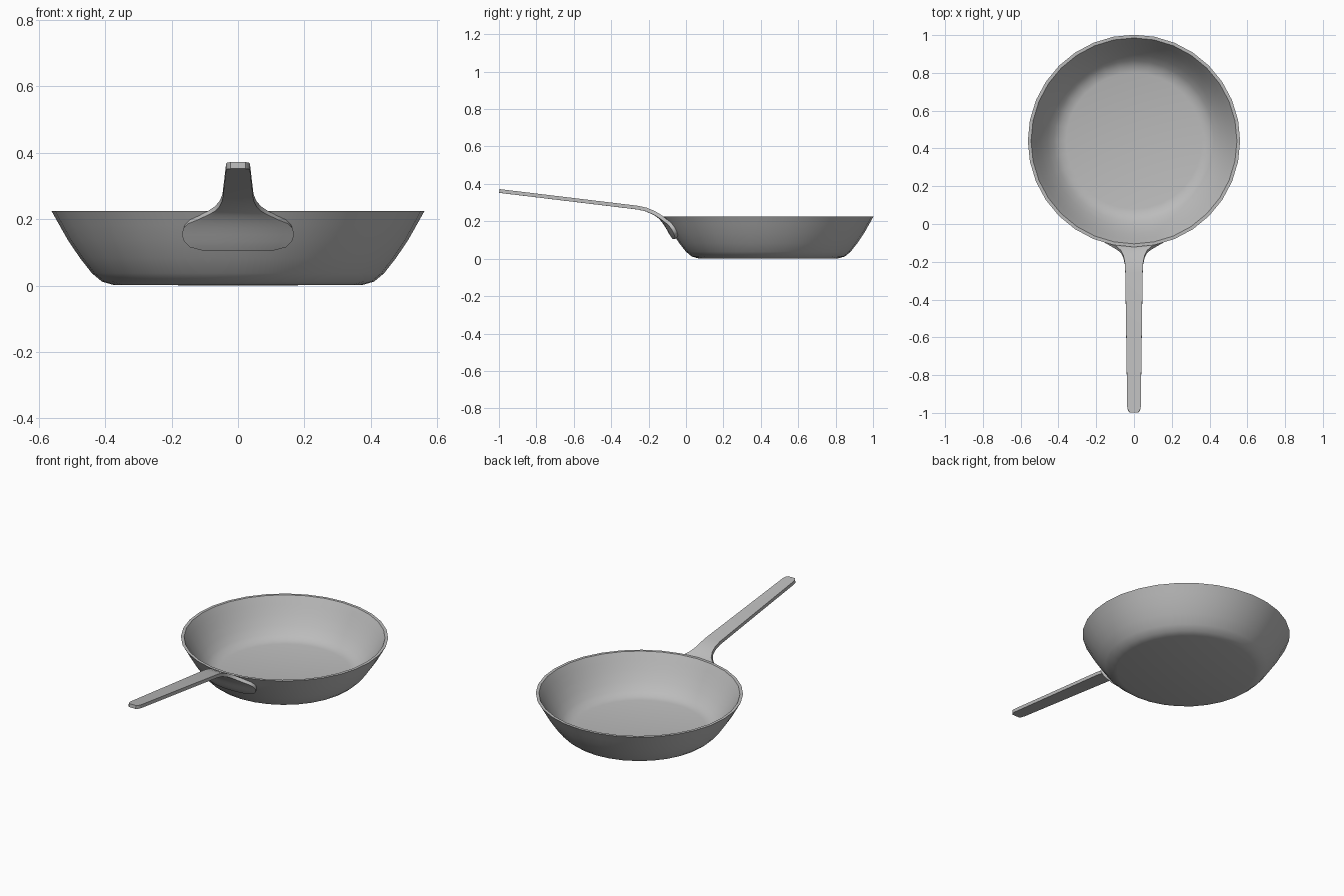
import bpy
import bmesh
import math
from mathutils import Vector

if "Cube" in bpy.data.objects:
    bpy.data.objects.remove(bpy.data.objects["Cube"], do_unlink=True)

PAN_Y = 0.44
SIDES = 32

metal = bpy.data.materials.new("grey metal")
metal.use_nodes = True
grey = (0.5, 0.5, 0.5, 1)
metal.diffuse_color = grey
metal.node_tree.nodes["Principled BSDF"].inputs["Base Color"].default_value = grey


def make_object(name, bm):
    bmesh.ops.recalc_face_normals(bm, faces=bm.faces)
    mesh = bpy.data.meshes.new(name)
    bm.to_mesh(mesh)
    bm.free()
    obj = bpy.data.objects.new(name, mesh)
    bpy.context.collection.objects.link(obj)
    mesh.materials.append(metal)
    return obj


def smooth(obj, degrees):
    bpy.ops.object.select_all(action="DESELECT")
    obj.select_set(True)
    bpy.context.view_layer.objects.active = obj
    bpy.ops.object.shade_smooth_by_angle(angle=math.radians(degrees))


# Pan body: one closed profile (radius, height) from the base, over the rim, to the floor
outer = [(0, 0), (0.375, 0.002), (0.41, 0.012), (0.44, 0.037),
         (0.476, 0.083), (0.512, 0.136), (0.538, 0.182), (0.562, 0.225)]
inner = [(0.545, 0.225), (0.52, 0.182), (0.494, 0.136), (0.458, 0.085),
         (0.425, 0.047), (0.395, 0.026), (0.36, 0.018), (0, 0.018)]
bm = bmesh.new()
verts = [bm.verts.new((r, PAN_Y, z)) for r, z in outer + inner]
edges = [bm.edges.new(pair) for pair in zip(verts, verts[1:])]
bmesh.ops.spin(bm, geom=verts + edges, cent=(0, PAN_Y, 0), axis=(0, 0, 1),
               angle=math.tau, steps=SIDES, use_duplicate=False)
bmesh.ops.remove_doubles(bm, verts=bm.verts, dist=0.0005)
pan = make_object("pan_body", bm)
smooth(pan, 40)

# Handle: a strip of (y, z, half width) stations, flaring into a plate that wraps the wall
stations = [(-0.998, 0.362, 0.022), (-0.988, 0.361, 0.032), (-0.965, 0.358, 0.036),
            (-0.6, 0.314, 0.041), (-0.26, 0.273, 0.046), (-0.215, 0.263, 0.048),
            (-0.175, 0.246, 0.056), (-0.15, 0.231, 0.07), (-0.136, 0.219, 0.09),
            (-0.123, 0.204, 0.12), (-0.114, 0.192, 0.148), (-0.105, 0.178, 0.162),
            (-0.093, 0.158, 0.167), (-0.082, 0.138, 0.16), (-0.071, 0.121, 0.142),
            (-0.063, 0.11, 0.1)]
COLUMNS = 10
bm = bmesh.new()
rows = []
for y, z, half in stations:
    radius = PAN_Y - max(y, -0.13)
    row = []
    for i in range(COLUMNS + 1):
        x = half * (2 * i / COLUMNS - 1)
        wrap = radius - math.sqrt(radius ** 2 - x ** 2)
        row.append(bm.verts.new(Vector((x, y + wrap, z))))
    rows.append(row)
for a, b in zip(rows, rows[1:]):
    for i in range(COLUMNS):
        bm.faces.new((a[i], a[i + 1], b[i + 1], b[i]))
handle = make_object("handle", bm)
thick = handle.modifiers.new("thickness", "SOLIDIFY")
thick.thickness = 0.02
thick.offset = 0
bpy.context.view_layer.objects.active = handle
bpy.ops.object.modifier_apply(modifier=thick.name)
smooth(handle, 40)
